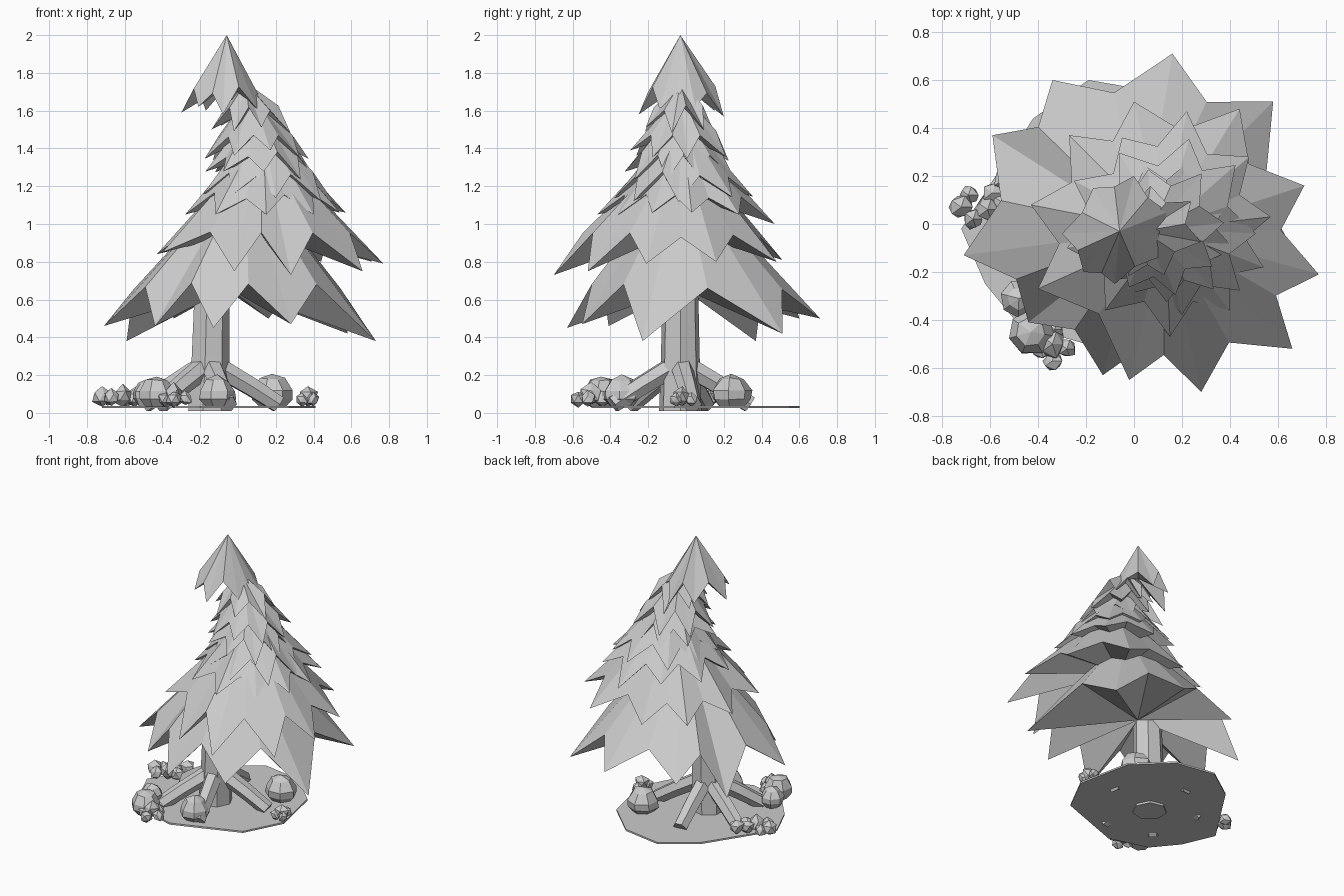
import bpy, bmesh, math, random
from mathutils import Vector

random.seed(4)
if "Cube" in bpy.data.objects:
    bpy.data.objects.remove(bpy.data.objects["Cube"])

grey = bpy.data.materials.new("plain_grey")
grey.use_nodes = True
grey.diffuse_color = (0.6, 0.6, 0.6, 1)
grey.node_tree.nodes["Principled BSDF"].inputs["Base Color"].default_value = (0.6, 0.6, 0.6, 1)


def finish(name, bm):
    bmesh.ops.recalc_face_normals(bm, faces=bm.faces)
    mesh = bpy.data.meshes.new(name)
    bm.to_mesh(mesh)
    bm.free()
    mesh.materials.append(grey)
    obj = bpy.data.objects.new(name, mesh)
    bpy.context.collection.objects.link(obj)
    return obj


def loft(name, rings):
    """Closed solid through rings of equal point count."""
    bm = bmesh.new()
    loops = [[bm.verts.new(p) for p in ring] for ring in rings]
    n = len(loops[0])
    for a, b in zip(loops, loops[1:]):
        for i in range(n):
            j = (i + 1) % n
            bm.faces.new((a[i], a[j], b[j], b[i]))
    bm.faces.new(loops[0])
    bm.faces.new(loops[-1])
    return finish(name, bm)


def ring(x, y, z, r, n):
    return [(x + r * math.cos(math.tau * i / n),
             y + r * math.sin(math.tau * i / n), z) for i in range(n)]


def star_tier(name, apex, centre, tips, notch_z, pull=0.84):
    """Drooping star cone with a folded underside."""
    bm = bmesh.new()
    top = bm.verts.new(apex)
    under = bm.verts.new(centre)
    middle = Vector(centre)
    rim = []
    for i, tip in enumerate(tips):
        a, b = Vector(tip), Vector(tips[(i + 1) % len(tips)])
        notch = middle.lerp((a + b) / 2, pull)
        notch.z = notch_z + random.uniform(-0.02, 0.02)
        rim += [bm.verts.new(a), bm.verts.new(notch)]
    for i, v in enumerate(rim):
        w = rim[(i + 1) % len(rim)]
        bm.faces.new((top, v, w))
        bm.faces.new((under, w, v))
    return finish(name, bm)


def scattered_tips(x, y, z, r, n, turn):
    tips = []
    for i in range(n):
        a = turn + math.tau * (i + random.uniform(-0.12, 0.12)) / n
        s = r * random.uniform(0.92, 1.08)
        tips.append((x + s * math.cos(a), y + s * math.sin(a), z + random.uniform(-0.03, 0.03)))
    return tips


# Three broad lower tiers, tips listed counter-clockwise
star_tier("branch_tier_1", (0.04, -0.03, 1.3), (-0.05, -0.02, 0.66), [
    (0.73, -0.23, 0.38), (0.58, 0.51, 0.42), (0.16, 0.71, 0.5), (-0.34, 0.6, 0.5),
    (-0.59, 0.37, 0.38), (-0.71, -0.13, 0.46), (-0.44, -0.41, 0.46),
    (-0.13, -0.63, 0.45), (0.28, -0.55, 0.47)], 0.67)
star_tier("branch_tier_2", (0.13, -0.03, 1.46), (0.1, -0.03, 0.97), [
    (0.77, -0.21, 0.79), (0.71, 0.16, 0.8), (0.44, 0.48, 0.8), (0.0, 0.51, 0.81),
    (-0.27, 0.37, 0.82), (-0.43, 0.08, 0.84), (-0.4, -0.27, 0.85),
    (-0.02, -0.65, 0.75), (0.28, -0.7, 0.73), (0.66, -0.52, 0.75)], 0.94, 0.8)
star_tier("branch_tier_3", (0.13, -0.02, 1.54), (0.14, 0.0, 1.16), [
    (0.57, 0.03, 1.06), (0.48, 0.28, 1.05), (0.22, 0.47, 1.0), (-0.05, 0.36, 1.06),
    (-0.25, 0.18, 1.06), (-0.28, -0.1, 1.05), (-0.12, -0.36, 1.05),
    (0.15, -0.47, 1.05), (0.4, -0.36, 1.05), (0.54, -0.18, 1.06)], 1.15, 0.78)

# Upper tiers: x, y, tip height, radius, points, apex height
upper = [(0.15, -0.02, 1.14, 0.36, 9, 1.58),
         (0.13, -0.03, 1.25, 0.3, 9, 1.64),
         (0.1, -0.03, 1.36, 0.28, 8, 1.7),
         (0.07, -0.03, 1.49, 0.2, 7, 1.75)]
for k, (x, y, z, r, n, peak) in enumerate(upper):
    tips = scattered_tips(x, y, z, r, n, 0.5 * k)
    star_tier(f"branch_tier_{k + 4}", (x - 0.03, y, peak), (x, y, z + 0.12), tips, z + 0.12, 0.76)

# Crooked crown
star_tier("crown", (-0.06, -0.03, 2.0), (-0.05, -0.02, 1.74), [
    (0.14, 0.05, 1.62), (0.0, 0.2, 1.57), (-0.17, 0.15, 1.6),
    (-0.3, -0.04, 1.59), (-0.21, -0.2, 1.62), (-0.08, -0.25, 1.58), (0.1, -0.14, 1.61)],
    1.71, 0.9)

# Trunk
loft("trunk", [ring(-0.16, -0.03, 0.01, 0.115, 7), ring(-0.15, -0.03, 0.3, 0.105, 7),
               ring(-0.14, -0.03, 0.75, 0.095, 7)])

# Roots as slanted beams around the trunk
for k, angle in enumerate((10, 96, 159, 225, 285)):
    a = math.radians(angle)
    out = Vector((math.cos(a), math.sin(a), 0))
    side = Vector((-out.y, out.x, 0))
    base = Vector((-0.15, -0.03, 0))
    slope = Vector((out.x * 0.55, out.y * 0.55, 0.83))
    rings = []
    for reach, height, size in ((0.03, 0.25, 0.06), (0.22, 0.14, 0.055), (0.37, 0.045, 0.05)):
        c = base + out * reach + Vector((0, 0, height))
        rings.append([c + (side * math.cos(t) + slope * math.sin(t)) * size
                      for t in (math.tau * i / 6 for i in range(6))])
    loft(f"root_{k + 1}", rings)

# Thin irregular ground plate
plate = [(0.27, -0.33), (0.41, -0.06), (0.33, 0.33), (0.1, 0.55), (-0.19, 0.6),
         (-0.42, 0.44), (-0.72, -0.02), (-0.62, -0.25), (-0.48, -0.42), (-0.2, -0.5)]
loft("ground_plate", [[(x, y, z) for x, y in plate] for z in (0.025, 0.037)])


# Faceted stones with a pointed dome and a flat foot
def stone(name, x, y, r):
    bm = bmesh.new()
    bmesh.ops.create_uvsphere(bm, u_segments=7, v_segments=5, radius=r)
    turn = random.uniform(0, 6)
    for v in bm.verts:
        p = v.co * random.uniform(0.96, 1.08)
        rise = p.z * abs(p.z / r) ** 0.35
        v.co = (x + p.x * math.cos(turn) - p.y * math.sin(turn),
                y + p.x * math.sin(turn) + p.y * math.cos(turn), max(0.095 + rise, 0.03))
    finish(name, bm)


stones = [(-0.48, -0.31, 0.08), (-0.43, -0.45, 0.1), (-0.11, -0.34, 0.1), (0.18, 0.24, 0.11)]
for k, (x, y, r) in enumerate(stones):
    stone(f"stone_{k + 1}", x, y, r)


# Clusters of small knobbly shrubs
def shrub(name, spots):
    bm = bmesh.new()
    for x, y, r in spots:
        new = bmesh.ops.create_icosphere(bm, subdivisions=1, radius=r)["verts"]
        for v in new:
            v.co = v.co * random.uniform(0.8, 1.2) + Vector((x, y, 0.035 + r))
    finish(name, bm)


shrub("shrub_side", [(-0.72, 0.07, 0.05), (-0.69, 0.12, 0.04), (-0.67, 0.02, 0.045),
                     (-0.61, 0.06, 0.055), (-0.59, 0.13, 0.045), (-0.54, 0.19, 0.05),
                     (-0.55, 0.09, 0.045)])
shrub("shrub_front", [(-0.34, -0.5, 0.06), (-0.28, -0.52, 0.04), (-0.34, -0.57, 0.04),
                      (-0.39, -0.52, 0.04), (-0.33, -0.44, 0.04)])
shrub("shrub_far", [(0.37, -0.02, 0.05), (0.4, -0.05, 0.035), (0.34, -0.05, 0.035),
                    (0.37, 0.03, 0.035)])
